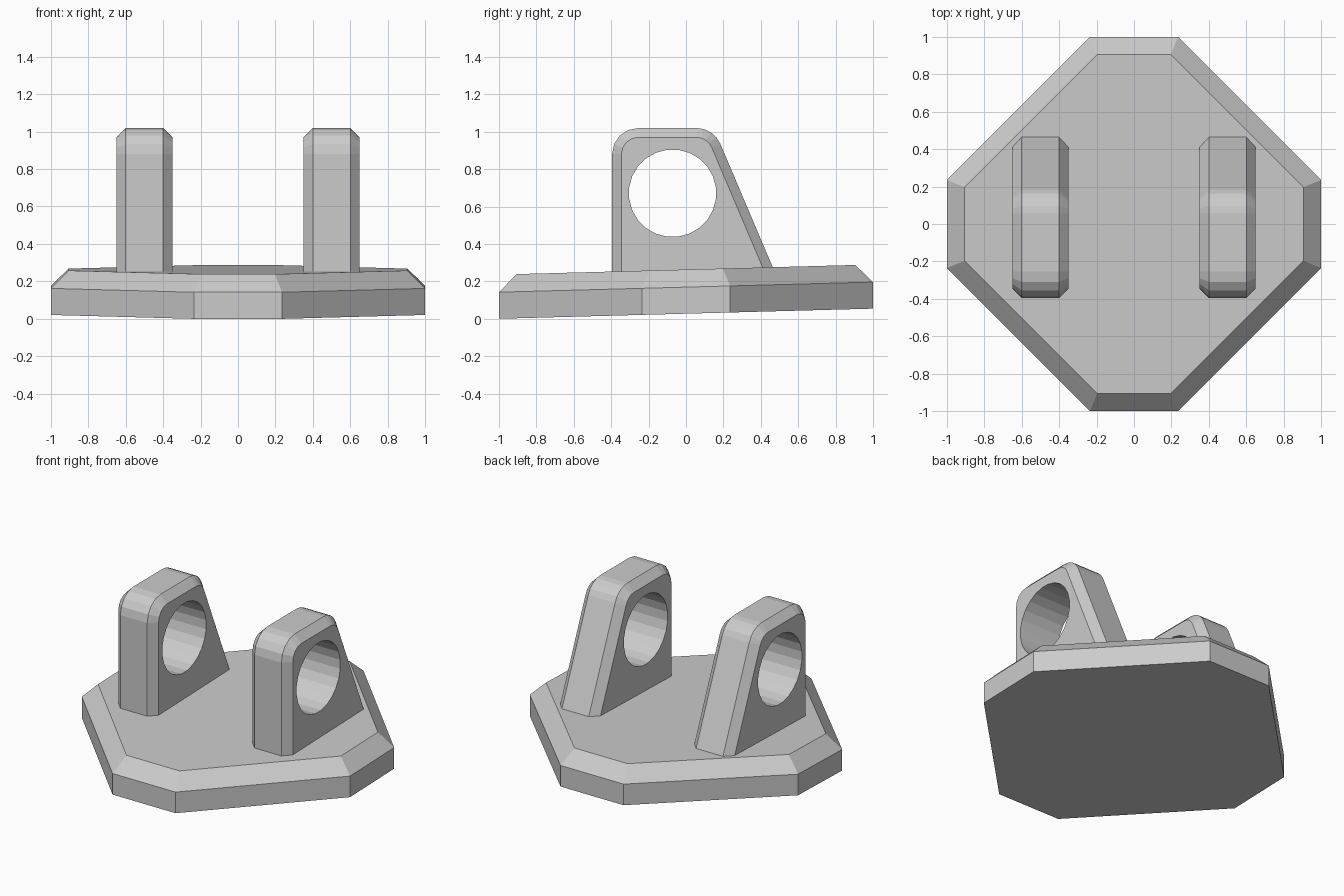
import bpy, bmesh
from math import sin, cos, pi, radians

old = bpy.data.objects.get("Cube")
if old:
    bpy.data.objects.remove(old, do_unlink=True)

grey = bpy.data.materials.new("plain grey")
grey.use_nodes = True
COLOUR = (0.6, 0.6, 0.6, 1)
grey.diffuse_color = COLOUR
grey.node_tree.nodes["Principled BSDF"].inputs["Base Color"].default_value = COLOUR


def loft(name, rings):
    """Solid object skinned over rings with equal point counts."""
    bm = bmesh.new()
    loops = [[bm.verts.new(p) for p in ring] for ring in rings]
    n = len(loops[0])
    for a, b in zip(loops, loops[1:]):
        for i in range(n):
            j = (i + 1) % n
            bm.faces.new((a[i], a[j], b[j], b[i]))
    bm.faces.new(loops[0])
    bm.faces.new(loops[-1])
    bmesh.ops.recalc_face_normals(bm, faces=bm.faces)
    mesh = bpy.data.meshes.new(name)
    bm.to_mesh(mesh)
    bm.free()
    mesh.materials.append(grey)
    obj = bpy.data.objects.new(name, mesh)
    bpy.context.collection.objects.link(obj)
    return obj


# Base plate: clipped square with a bevelled rim, gently tilted up to the back
def octagon(reach, half, height):
    pts = [(half, -reach), (reach, -half), (reach, half), (half, reach)]
    pts += [(-x, y) for x, y in reversed(pts)]
    return [(x, y, height + 0.027 * (y + 1)) for x, y in pts]


loft("base_plate", [octagon(1, 0.235, 0), octagon(1, 0.235, 0.142),
                    octagon(0.905, 0.197, 0.236)])


# Lugs: rounded top, upright front, sloping back, chamfered edges
def lug_outline(x, inset):
    r, top, lean, foot = 0.14, 0.88, radians(23), 0.2
    arc = [(0.055, lean + (pi / 2 - lean) * i / 4) for i in range(5)]
    arc += [(-0.255, pi / 2 + pi / 2 * i / 4) for i in range(5)]
    pts = [(cy + (r - inset) * cos(a), top + (r - inset) * sin(a)) for cy, a in arc]
    y, z = pts[0]
    pts.insert(0, (y + (z - foot) * sin(lean) / cos(lean), foot))
    pts.append((pts[-1][0], foot))
    return [(x, y, z) for y, z in pts]


def circle(x, sides=24, radius=0.234):
    turn = [2 * pi * (i + 0.5) / sides for i in range(sides)]
    return [(x, -0.072 + radius * cos(a), 0.671 + radius * sin(a)) for a in turn]


for name, cx in (("left_lug", 0.5), ("right_lug", -0.5)):
    lug = loft(name, [lug_outline(cx + dx, inset) for dx, inset in
                      ((-0.15, 0.05), (-0.1, 0), (0.1, 0), (0.15, 0.05))])
    cutter = loft("hole_cutter", [circle(cx - 0.3), circle(cx + 0.3)])
    cutter.hide_render = True
    cut = lug.modifiers.new("hole", "BOOLEAN")
    cut.operation = "DIFFERENCE"
    cut.solver = "EXACT"
    cut.object = cutter
    bpy.context.view_layer.objects.active = lug
    bpy.ops.object.modifier_apply(modifier=cut.name)
    bpy.data.objects.remove(cutter, do_unlink=True)
